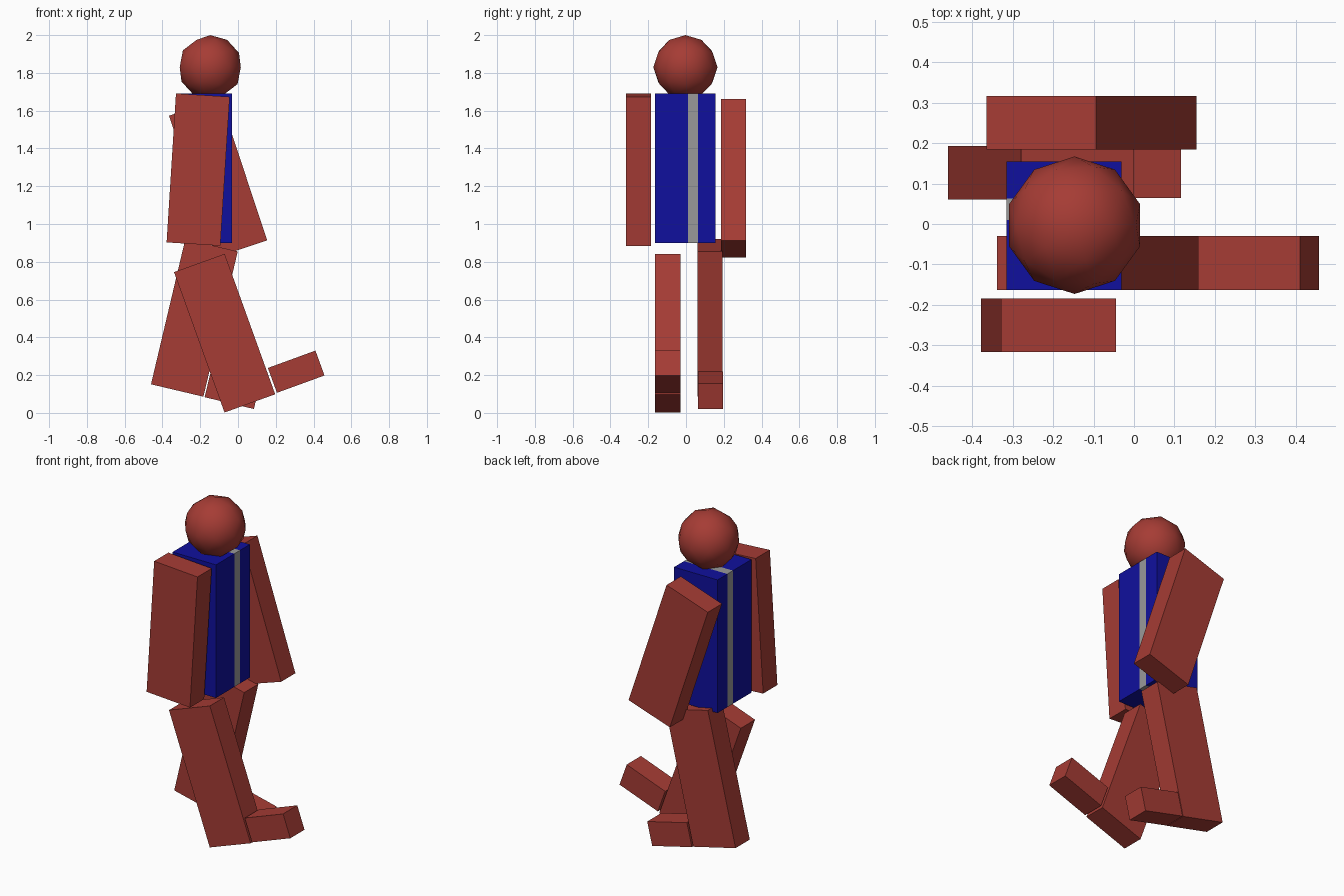
import bpy
from math import radians

if "Cube" in bpy.data.objects:
    bpy.data.objects.remove(bpy.data.objects["Cube"])


def material(name, color):
    m = bpy.data.materials.new(name)
    m.diffuse_color = (*color, 1)
    m.use_nodes = True
    m.node_tree.nodes["Principled BSDF"].inputs["Base Color"].default_value = m.diffuse_color
    return m


red = material("red", (0.38, 0.045, 0.035))
blue = material("blue", (0.005, 0.005, 0.34))
grey = material("grey", (0.32, 0.32, 0.32))


def box(name, x, z, y0, y1, width, height, tilt, mat):
    """Box centred on (x, z), spanning y0..y1, tilted about the y axis."""
    bpy.ops.mesh.primitive_cube_add(size=1, location=(x, (y0 + y1) / 2, z),
                                    rotation=(0, radians(tilt), 0))
    ob = bpy.context.object
    ob.name = name
    ob.scale = (width, y1 - y0, height)
    ob.data.materials.append(mat)


# Torso: two blue slabs with a grey slab between them
for name, y0, y1, mat in (("torso_right", -0.163, 0.01, blue),
                          ("torso_stripe", 0.01, 0.063, grey),
                          ("torso_left", 0.063, 0.155, blue)):
    box(name, -0.173, 1.295, y0, y1, 0.285, 0.79, 0, mat)

# Limbs share one size; only place and swing differ
for name, x, z, y0, y1, tilt in (
        ("right_arm", -0.211, 1.288, -0.317, -0.184, 3.6),
        ("left_arm", -0.105, 1.243, 0.184, 0.317, -18.4),
        ("right_leg", -0.071, 0.422, -0.163, -0.03, -19.8),
        ("left_leg", -0.231, 0.503, 0.06, 0.193, 13.3)):
    box(name, x, z, y0, y1, 0.285, 0.79, tilt, red)

# Feet
box("right_foot", 0.308, 0.218, -0.163, -0.03, 0.268, 0.14, -20, red)
box("left_foot", -0.03, 0.12, 0.064, 0.197, 0.268, 0.14, 13.5, red)

# Head
bpy.ops.mesh.primitive_ico_sphere_add(subdivisions=2, radius=0.17,
                                      location=(-0.147, -0.003, 1.83))
head = bpy.context.object
head.name = "head"
head.data.materials.append(red)
bpy.ops.object.shade_smooth()
